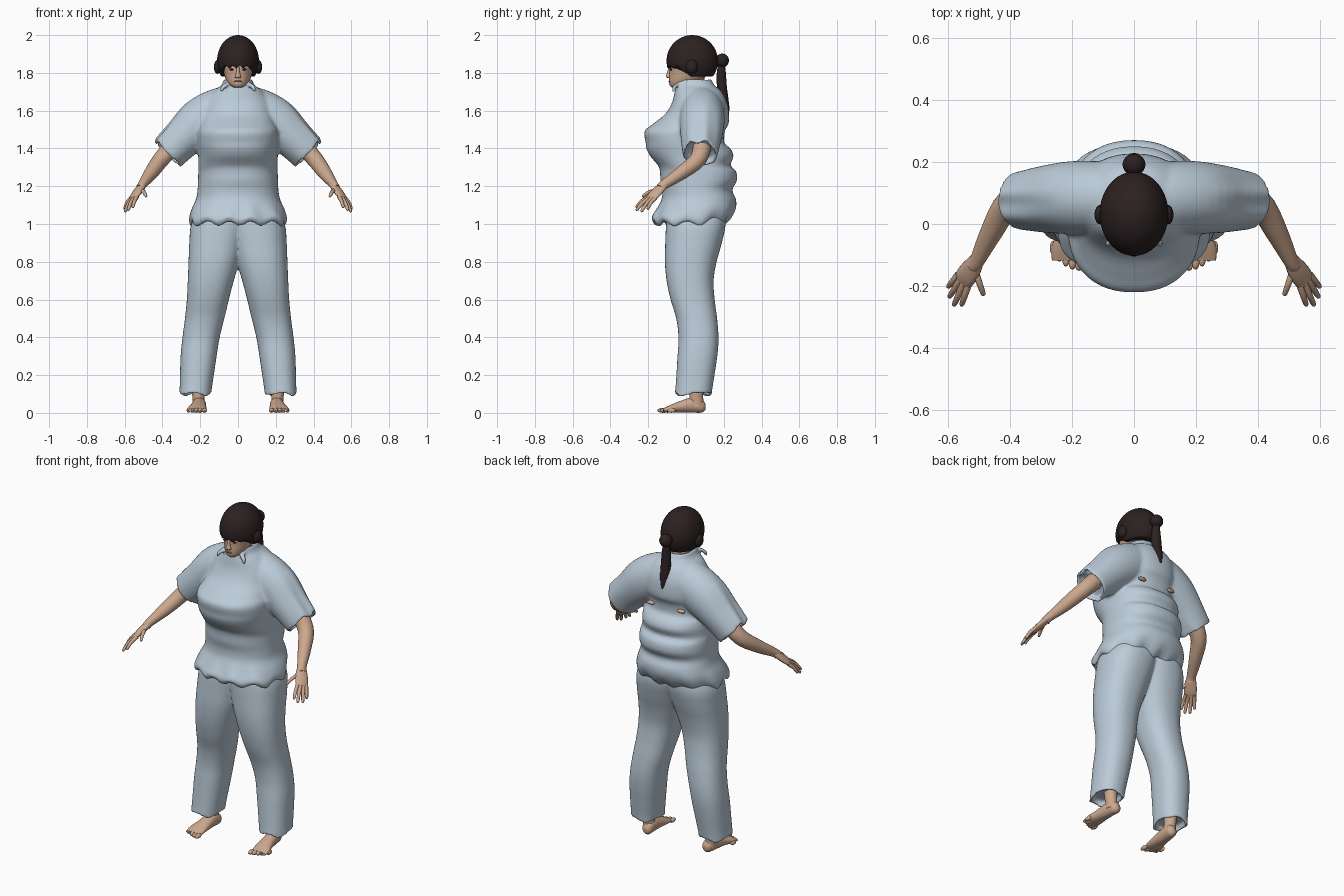
import bpy, bmesh, math
from mathutils import Vector, Matrix

if "Cube" in bpy.data.objects:
    bpy.data.objects.remove(bpy.data.objects["Cube"])

UP, ALONG = Vector((0, 0, 1)), Vector((0, 1, 0))


def material(name, rgb):
    m = bpy.data.materials.new(name)
    m.diffuse_color = (*rgb, 1)
    m.use_nodes = True
    m.node_tree.nodes["Principled BSDF"].inputs["Base Color"].default_value = m.diffuse_color
    return m


CLOTH = material("pale_blue_cloth", (0.50, 0.60, 0.69))
SKIN = material("skin", (0.60, 0.39, 0.27))
HAIR = material("dark_brown_hair", (0.025, 0.015, 0.015))
LIPS = material("lips", (0.36, 0.19, 0.14))


def spline(rows, k):
    """Catmull-Rom interpolation of number rows."""
    out = []
    for i in range(len(rows) - 1):
        a, b, c, d = (rows[max(i - 1, 0)], rows[i], rows[i + 1], rows[min(i + 2, len(rows) - 1)])
        for j in range(k):
            t = j / k
            out.append([0.5 * (2 * q + (r - p) * t + (2 * p - 5 * q + 4 * r - s) * t * t
                               + (3 * q - p - 3 * r + s) * t ** 3) for p, q, r, s in zip(a, b, c, d)])
    return out + [list(rows[-1])]


def loft(bm, rows, axis=None, ref=ALONG, seg=20, k=4, e=2.0, hollow=(0, 0), warp=None):
    """Skin oval rings (x, y, z, ru, rv); hollow recesses the start / end caps."""
    rows = spline(rows, k)
    pts = [Vector(r[:3]) for r in rows]
    frames = []
    for i, r in enumerate(rows):
        t = axis or (pts[min(i + 1, len(pts) - 1)] - pts[max(i - 1, 0)]).normalized()
        frames.append((pts[i], t, r[3], r[4]))
    for end, depth in ((0, hollow[0]), (-1, hollow[1])):
        if depth:
            c, t, a, b = frames[end]
            s = 1 if end == 0 else -1
            extra = [(c, t, a - .014, b - .014), (c + t * s * depth, t, a - .016, b - .016)]
            frames = extra[::-1] + frames if end == 0 else frames + extra
    rings = []
    for c, t, a, b in frames:
        u = ref.cross(t).normalized()
        v = t.cross(u)
        ring = []
        for j in range(seg):
            g = 2 * math.pi * j / seg
            cx, sy = math.cos(g), math.sin(g)
            co = c + u * a * math.copysign(abs(cx) ** (2 / e), cx) + v * b * math.copysign(abs(sy) ** (2 / e), sy)
            ring.append(bm.verts.new(warp(co) if warp else co))
        rings.append(ring)
    for p, q in zip(rings, rings[1:]):
        for j in range(seg):
            n = (j + 1) % seg
            bm.faces.new((p[j], p[n], q[n], q[j]))
    bm.faces.new(rings[0][::-1])
    bm.faces.new(rings[-1])


def ball(bm, c, r, seg=16):
    bmesh.ops.create_uvsphere(bm, u_segments=seg, v_segments=seg * 2 // 3, radius=1,
                              matrix=Matrix.Translation(c) @ Matrix.Diagonal((*r, 1)))


def finish(name, bm, mat, mirror=False, remesh=0):
    bmesh.ops.recalc_face_normals(bm, faces=bm.faces)
    me = bpy.data.meshes.new(name)
    bm.to_mesh(me)
    bm.free()
    ob = bpy.data.objects.new(name, me)
    bpy.context.collection.objects.link(ob)
    me.materials.append(mat)
    for p in me.polygons:
        p.use_smooth = True
    if mirror:
        ob.modifiers.new("mirror", 'MIRROR').use_mirror_merge = False
    if remesh:
        m = ob.modifiers.new("fuse", 'REMESH')
        m.mode, m.voxel_size, m.use_smooth_shade = 'VOXEL', remesh, True
        s = ob.modifiers.new("soften", 'SMOOTH')
        s.factor, s.iterations = 0.5, 5
    return ob


def upright(rows):
    """(z, rx, y_front, y_back) -> loft rows."""
    return [(0, (f + b) / 2, z, rx, (b - f) / 2) for z, rx, f, b in rows]


# shirt: rolled torso, scalloped hem, drooping sleeves and collar, fused together
def scallop(co):
    f = max(0, 1 - (co.z - 0.99) / 0.13)
    g = math.atan2(co.y - .03, co.x)
    s = 1 + 0.03 * f * math.sin(9 * g)
    return Vector((co.x * s, co.y * s, co.z + 0.014 * f * math.cos(11 * g + 1)))


bm = bmesh.new()
loft(bm, upright([
    (1.00, .25, -.165, .20), (1.03, .258, -.182, .235), (1.08, .245, -.155, .262), (1.13, .223, -.13, .265),
    (1.18, .214, -.125, .245), (1.23, .212, -.135, .270), (1.28, .21, -.138, .265), (1.31, .21, -.148, .235),
    (1.36, .21, -.19, .252), (1.40, .212, -.21, .235), (1.43, .213, -.213, .202), (1.49, .213, -.22, .205),
    (1.53, .20, -.175, .225), (1.58, .19, -.112, .227), (1.64, .18, -.075, .218), (1.70, .135, -.06, .19),
    (1.735, .088, -.052, .15), (1.765, .076, -.045, .135)]),
    axis=UP, seg=64, e=2.25, hollow=(.03, .035), warp=scallop)


def droop(co):
    f = max(0, (abs(co.x) - .24) / .2)
    return co + Vector((0, 0, .012 * f * math.sin(co.y * 75)))


for s in (1, -1):
    loft(bm, [(s * .03, .085, 1.61, .125, .11), (s * .11, .085, 1.585, .130, .118), (s * .2, .085, 1.535, .128, .118),
              (s * .29, .08, 1.455, .108, .108), (s * .375, .075, 1.372, .098, .092)],
         seg=40, hollow=(0, .035), warp=droop)
    # collar points
    loft(bm, [(s * .055, -.035, 1.75, .014, .012), (s * .075, -.06, 1.73, .02, .012),
              (s * .09, -.064, 1.70, .008, .01)], axis=UP, seg=10)
finish("shirt", bm, CLOTH, remesh=.009)

# trousers: two wide legs fused at the hips
bm = bmesh.new()
for s in (1, -1):
    legs = [(.095, .14, .312, -.062, .138), (.13, .138, .309, -.056, .14), (.3, .113, .304, -.045, .166),
            (.4, .097, .294, -.04, .172), (.5, .072, .281, -.052, .165), (.6, .048, .271, -.082, .152),
            (.7, .022, .266, -.103, .146), (.8, -.008, .262, -.112, .162), (.9, -.035, .258, -.11, .19),
            (1.0, -.06, .248, -.105, .21), (1.1, -.06, .2, -.09, .2)]
    loft(bm, [(s * (i + o) / 2, (f + b) / 2, z, (o - i) / 2, (b - f) / 2) for z, i, o, f, b in legs],
         axis=UP, seg=40, e=2.3, hollow=(.04, 0),
         warp=lambda c: c + Vector((0, 0, .008 * math.sin(c.x * 40 + c.y * 30) if c.z < .12 else 0)))
finish("trousers", bm, CLOTH, remesh=.009)

# arms with hands
bm = bmesh.new()
loft(bm, [(.32, .09, 1.44, .05, .05), (.405, .065, 1.345, .044, .045), (.46, -.025, 1.27, .037, .036),
          (.505, -.115, 1.21, .024, .026), (.517, -.135, 1.19, .024, .025)], seg=20)
spread = Vector((.03, .035, -.008))
reach = Vector((.04, -.07, -.055)).normalized()
loft(bm, [(.502, -.108, 1.215, .022, .018), (.525, -.145, 1.18, .034, .018), (.545, -.172, 1.152, .036, .016),
          (.556, -.19, 1.135, .031, .010)], ref=reach.cross(spread), seg=16)
fingers = [((.535, -.195, 1.145), (.558, -.265, 1.088)), ((.550, -.190, 1.140), (.583, -.265, 1.072)),
           ((.560, -.178, 1.137), (.598, -.238, 1.065)), ((.568, -.163, 1.137), (.602, -.205, 1.078)),
           ((.516, -.145, 1.182), (.485, -.232, 1.146))]
for a, b in fingers:
    a, b = Vector(a), Vector(b)
    mid = a.lerp(b, .55) + Vector((0, 0, .008))
    loft(bm, [(*a, .0115, .0115), (*mid, .010, .010), (*a.lerp(b, .92), .008, .008), (*b, .003, .003)],
         ref=UP, seg=10, k=3)
finish("arms", bm, SKIN, mirror=True)

# bare feet with ankles and toes
bm = bmesh.new()
loft(bm, [(.2, .103, .032, .012, .015), (.2, .085, .036, .03, .034), (.205, .035, .042, .036, .041),
          (.21, -.03, .032, .042, .031), (.217, -.08, .022, .05, .021), (.219, -.118, .014, .046, .011)],
     axis=ALONG, ref=-UP, seg=24)
loft(bm, [(.205, .055, .03, .034, .042), (.21, .055, .09, .032, .036), (.222, .055, .25, .042, .045)], axis=UP)
for i in range(5):
    ball(bm, (.178 + .021 * i, -.125 + .003 * i * i, .013), (.014 - .001 * i, .027 - .001 * i, .0125), 12)
finish("feet", bm, SKIN, mirror=True)

# head, neck and nose
bm = bmesh.new()
loft(bm, upright([(1.722, .022, -.075, -.02), (1.735, .044, -.087, .03), (1.76, .062, -.09, .08),
                  (1.80, .075, -.088, .12), (1.84, .082, -.088, .14), (1.90, .075, -.07, .13)]), axis=UP, seg=32)
loft(bm, [(0, .045, 1.66, .062, .065), (0, .035, 1.72, .055, .06), (0, .04, 1.8, .055, .06)], axis=UP)
loft(bm, [(0, -.085, 1.772, .012, .008), (0, -.090, 1.779, .017, .016), (0, -.088, 1.80, .010, .013),
          (0, -.084, 1.83, .008, .008)], axis=UP, seg=12)
finish("head", bm, SKIN)

bm = bmesh.new()
ball(bm, (0, -.087, 1.755), (.022, .006, .005))
finish("mouth", bm, LIPS)

bm = bmesh.new()
for s in (1, -1):
    ball(bm, (s * .032, -.079, 1.818), (.014, .005, .005))
finish("eyes", bm, HAIR)

# small gaps of bare back beneath the shoulder blades
bm = bmesh.new()
for s in (1, -1):
    ball(bm, (s * .10, .189, 1.465), (.026, .014, .010))
finish("bare_back", bm, SKIN)

# hair cap with a ragged fringe that drops lower at the back
bm = bmesh.new()
ball(bm, (0, .033, 1.863), (.111, .136, .137), 64)
for v in bm.verts:
    t = min(1, max(0, (v.co.y + .05) / .08))
    cut = 1.832 - .052 * t + .008 * (1 - t) * math.sin(v.co.x * 170)
    v.co.z = max(v.co.z, cut)
finish("hair_cap", bm, HAIR)

# side buns, back bun and ponytail
bm = bmesh.new()
for s in (1, -1):
    ball(bm, (s * .108, .03, 1.832), (.02, .032, .037))
ball(bm, (0, .192, 1.865), (.037, .035, .037), 24)
finish("hair_buns", bm, HAIR)

bm = bmesh.new()
loft(bm, [(0, .188, 1.86, .016, .016), (0, .187, 1.80, .024, .024), (0, .19, 1.73, .029, .026),
          (0, .203, 1.66, .026, .022), (0, .216, 1.61, .015, .014), (0, .222, 1.575, .003, .003)], axis=UP)
finish("ponytail", bm, HAIR)

# keep crisp edges where surfaces turn sharply
for ob in bpy.context.scene.objects:
    ob.select_set(ob.name not in ("shirt", "trousers"))
bpy.context.view_layer.objects.active = bpy.data.objects["head"]
bpy.ops.object.shade_smooth_by_angle(angle=math.radians(50))
